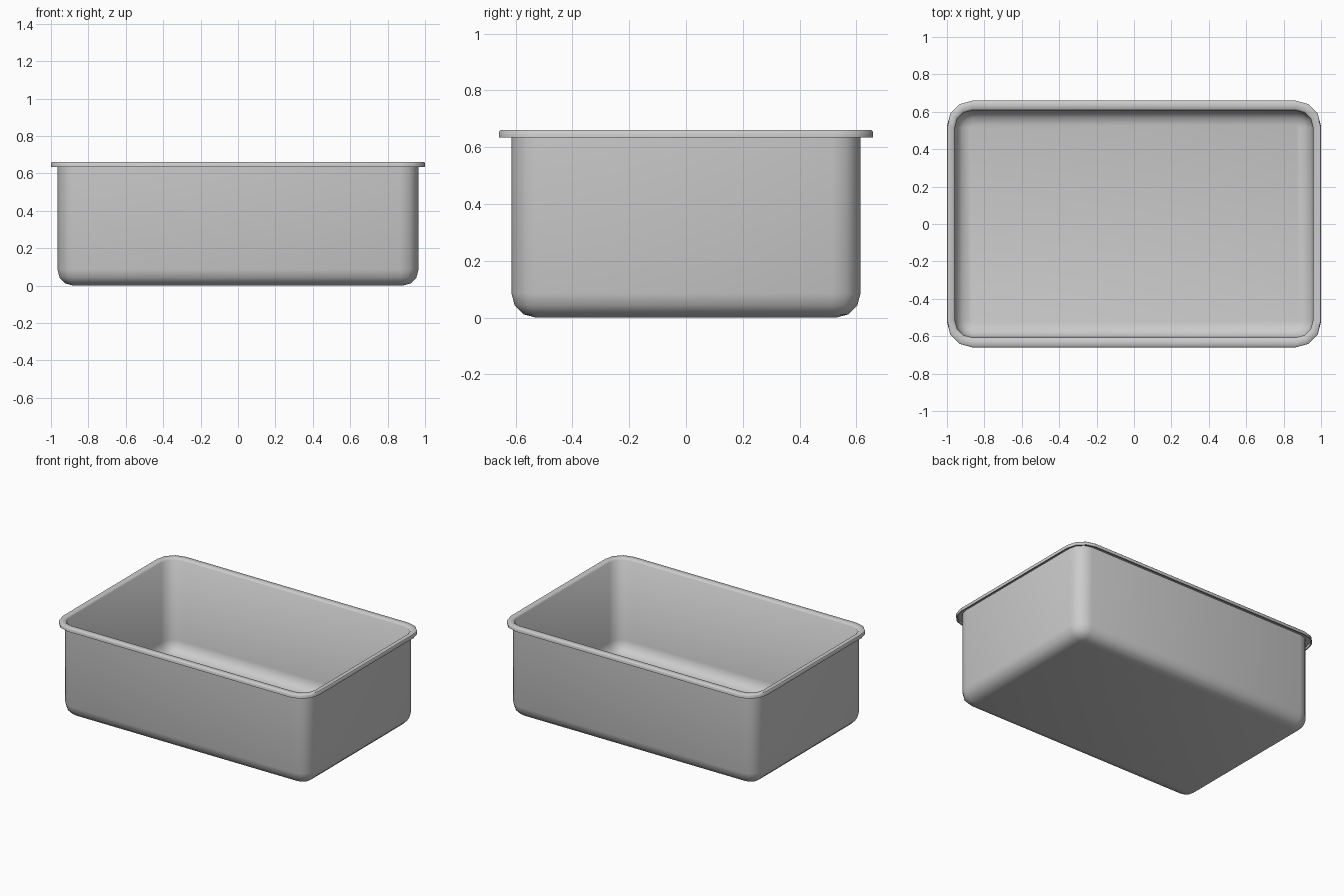
import bpy, bmesh, math

if "Cube" in bpy.data.objects:
    bpy.data.objects.remove(bpy.data.objects["Cube"])

WALL_X, WALL_Y, CORNER = 0.965, 0.615, 0.10
FILLET, THICK, TOP, LIP_Z = 0.085, 0.008, 0.66, 0.635
SEG = 3


def ring(bm, off, z):
    """Rounded rectangle, offset from the wall line."""
    hx = WALL_X + off
    hy = WALL_Y + off * (1.26 if off > 0 else 1.0)
    r = max(CORNER + off, 0.006)
    verts = []
    for k, (sx, sy) in enumerate(((1, 1), (-1, 1), (-1, -1), (1, -1))):
        for i in range(SEG + 1):
            a = math.pi / 2 * (k + i / SEG)
            verts.append(bm.verts.new((sx * (hx - r) + r * math.cos(a),
                                       sy * (hy - r) + r * math.sin(a), z)))
    return verts


def fillet(off, z, radius):
    """Floor-to-wall curve, from floor upwards."""
    pts = []
    for i in range(SEG + 1):
        a = math.pi / 2 * i / SEG
        pts.append((off - radius + radius * math.sin(a),
                    z + radius - radius * math.cos(a)))
    return pts


# Sheet profile: outer wall, turned-down rim, inner wall
outer = fillet(0, 0, FILLET)
rim = [(0, TOP - THICK), (0.035 - THICK, TOP - THICK), (0.035 - THICK, LIP_Z),
       (0.035, LIP_Z), (0.035, TOP - 0.005), (0.031, TOP), (0.002, TOP),
       (-THICK, TOP - 0.01)]
inner = fillet(-THICK, THICK, FILLET - THICK)[::-1]

bm = bmesh.new()
rings = [ring(bm, o, z) for o, z in outer + rim + inner]
for a, b in zip(rings, rings[1:]):
    n = len(a)
    for i in range(n):
        j = (i + 1) % n
        bm.faces.new((a[i], a[j], b[j], b[i]))

# Underside and floor
bm.faces.new(rings[0][::-1])
bm.faces.new(rings[-1])
bmesh.ops.recalc_face_normals(bm, faces=bm.faces)

mesh = bpy.data.meshes.new("tub")
bm.to_mesh(mesh)
bm.free()
tub = bpy.data.objects.new("tub", mesh)
bpy.context.collection.objects.link(tub)
bpy.context.view_layer.objects.active = tub
tub.select_set(True)
bpy.ops.object.shade_smooth_by_angle(angle=math.radians(50))
